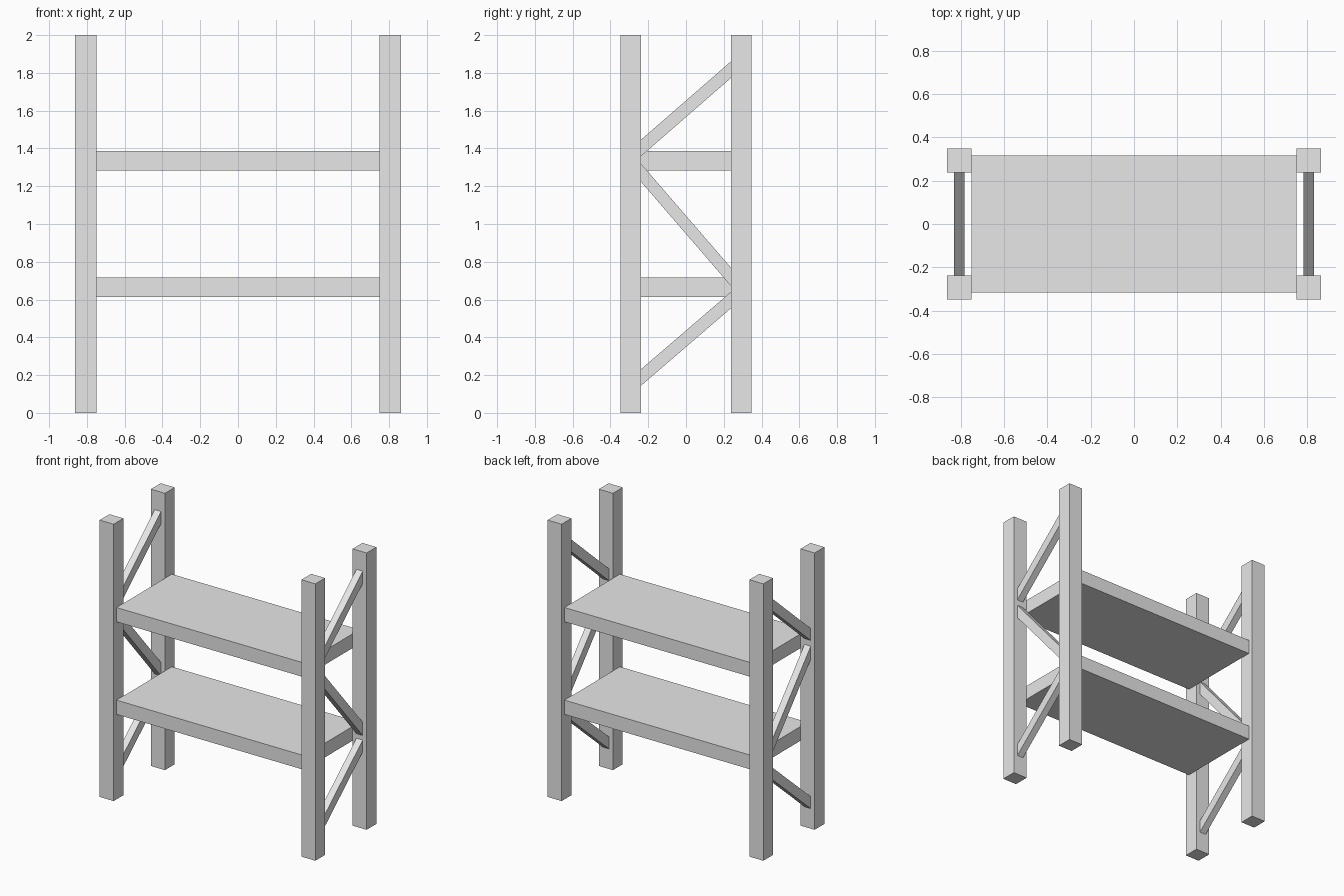
import bpy
import bmesh

cube = bpy.data.objects.get("Cube")
if cube:
    bpy.data.objects.remove(cube, do_unlink=True)

grey = bpy.data.materials.new("light_grey")
grey.use_nodes = True
COLOUR = (0.8, 0.8, 0.8, 1)
grey.diffuse_color = COLOUR
grey.node_tree.nodes["Principled BSDF"].inputs["Base Color"].default_value = COLOUR


def prism(name, profile, x0, x1):
    """Extrude a (y, z) outline from x0 to x1."""
    bm = bmesh.new()
    face = bm.faces.new([bm.verts.new((x0, y, z)) for y, z in profile])
    ext = bmesh.ops.extrude_face_region(bm, geom=[face])
    verts = [g for g in ext["geom"] if isinstance(g, bmesh.types.BMVert)]
    bmesh.ops.translate(bm, verts=verts, vec=(x1 - x0, 0, 0))
    bmesh.ops.recalc_face_normals(bm, faces=bm.faces)
    mesh = bpy.data.meshes.new(name)
    bm.to_mesh(mesh)
    bm.free()
    mesh.materials.append(grey)
    obj = bpy.data.objects.new(name, mesh)
    bpy.context.collection.objects.link(obj)
    return obj


def box(name, x0, x1, y0, y1, z0, z1):
    return prism(name, [(y0, z0), (y1, z0), (y1, z1), (y0, z1)], x0, x1)


POST_IN, POST_OUT = 0.75, 0.862   # post faces along x
Y_IN, Y_OUT = 0.237, 0.348        # post faces along y

# Brace bottom and top heights at the front post, then at the back post
BRACES = {
    "lower": (0.145, 0.232, 0.553, 0.64),
    "middle": (1.222, 1.318, 0.673, 0.77),
    "upper": (1.36, 1.447, 1.772, 1.86),
}

for side, s in (("left", 1), ("right", -1)):
    # Corner posts
    for end, t in (("front", -1), ("back", 1)):
        box(f"{end}_{side}_post", s * POST_IN, s * POST_OUT,
            t * Y_IN, t * Y_OUT, 0, 2)
    # Zigzag braces between the posts
    for level, (f0, f1, b0, b1) in BRACES.items():
        prism(f"{side}_{level}_brace",
              [(-Y_IN, f0), (Y_IN, b0), (Y_IN, b1), (-Y_IN, f1)],
              s * 0.781, s * 0.831)

# Shelves
for name, z in (("lower_shelf", 0.614), ("upper_shelf", 1.283)):
    box(name, -POST_IN, POST_IN, -0.316, 0.316, z, z + 0.103)
